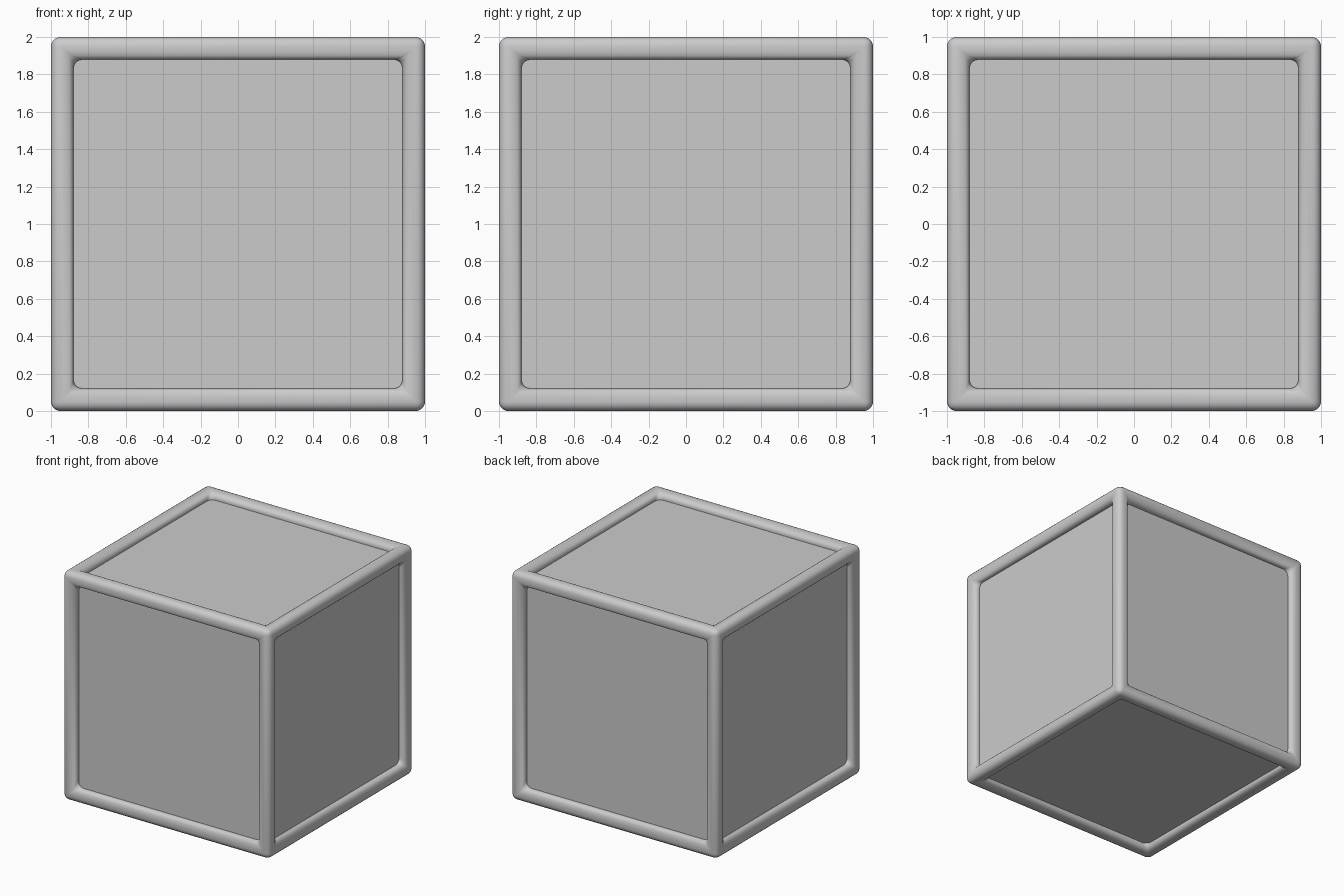
import bpy, bmesh

if "Cube" in bpy.data.objects:
    bpy.data.objects.remove(bpy.data.objects["Cube"])

BORDER = 0.12   # frame bar width
DEPTH = 0.06    # panel recess
ROUND = 0.05    # edge rounding

# Cube with a recessed panel in each of its six faces
bm = bmesh.new()
bmesh.ops.create_cube(bm, size=2)
panels = list(bm.faces)
bmesh.ops.inset_individual(bm, faces=panels, thickness=BORDER, use_even_offset=True)
rims = panels
res = bmesh.ops.extrude_discrete_faces(bm, faces=rims)
floors = res["faces"]
bm.normal_update()
for f in floors:
    n = f.normal.copy()
    for v in f.verts:
        v.co -= n * DEPTH

# Round the outer edges, the recess rims and the recess corners,
# but keep the panel outlines and the flat mitre lines sharp
floor_edges = {e for f in floors for e in f.edges}
bm.normal_update()
edges = [e for e in bm.edges
         if e not in floor_edges and len(e.link_faces) == 2
         and e.calc_face_angle() > 0.5]
bmesh.ops.bevel(bm, geom=edges, offset=ROUND, segments=5, profile=0.5,
                affect='EDGES', clamp_overlap=True)
bmesh.ops.recalc_face_normals(bm, faces=bm.faces)

mesh = bpy.data.meshes.new("framed_cube")
bm.to_mesh(mesh)
bm.free()
cube = bpy.data.objects.new("framed_cube", mesh)
bpy.context.collection.objects.link(cube)
cube.location.z = 1

# Smooth bars, crisp panel outline
bpy.context.view_layer.objects.active = cube
cube.select_set(True)
bpy.ops.object.shade_smooth_by_angle(angle=0.6)
